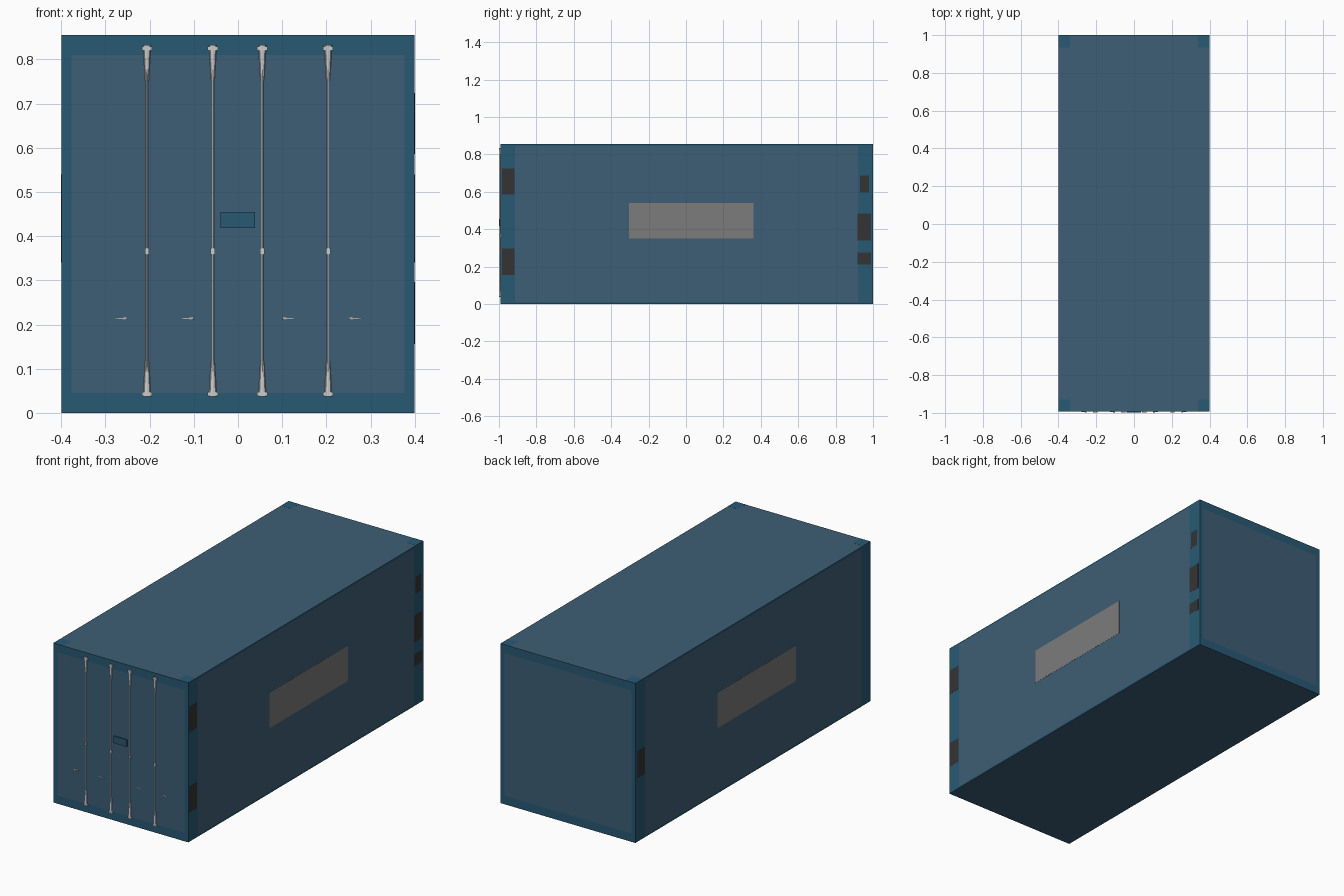
import bpy, bmesh
from mathutils import Matrix, Vector

if "Cube" in bpy.data.objects:
    bpy.data.objects.remove(bpy.data.objects["Cube"])

W, F, B, H = 0.40, -0.992, 1.0, 0.855   # half width, front y, back y, height
E = 0.0008                              # thickness of surface panels


def material(name, rgb):
    m = bpy.data.materials.new(name)
    m.diffuse_color = (*rgb, 1)
    m.use_nodes = True
    m.node_tree.nodes["Principled BSDF"].inputs["Base Color"].default_value = m.diffuse_color
    return m


BLUE = material("wall_blue", (0.048, 0.112, 0.178))
TEAL = material("frame_teal", (0.021, 0.102, 0.175))
DARK = material("dark_marking", (0.036, 0.034, 0.034))
GREY = material("panel_grey", (0.20, 0.20, 0.20))


def finish(name, bm, mat=None):
    me = bpy.data.meshes.new(name)
    bm.normal_update()
    bm.to_mesh(me)
    bm.free()
    ob = bpy.data.objects.new(name, me)
    bpy.context.collection.objects.link(ob)
    if mat:
        me.materials.append(mat)
    return ob


def box(name, x, y, z, mat=None):
    lo, hi = Vector((x[0], y[0], z[0])), Vector((x[1], y[1], z[1]))
    bm = bmesh.new()
    bmesh.ops.create_cube(bm, size=1, matrix=Matrix.Translation((lo + hi) / 2)
                          @ Matrix.Diagonal((*(hi - lo), 1)))
    return finish(name, bm, mat)


def side_panel(name, side, y, z, mat, lift=0.0):
    a, b = side * (W - E), side * (W + lift)
    return box(name, (min(a, b), max(a, b)), y, z, mat)


def cone(bm, x, y, z0, z1, r0, r1, depth=1.0, sides=8):
    m = Matrix.Translation((x, y, (z0 + z1) / 2)) @ Matrix.Diagonal((1, depth, 1, 1))
    bmesh.ops.create_cone(bm, cap_ends=True, segments=sides, radius1=r0,
                          radius2=r1, depth=z1 - z0, matrix=m)


def cube(bm, c, s):
    bmesh.ops.create_cube(bm, size=1, matrix=Matrix.Translation(c) @ Matrix.Diagonal((*s, 1)))


# Main hull, with walls just under the frame
box("container_body", (-W + E, W - E), (F + E, B - E), (0, H - E), BLUE)
box("roof", (-W, W), (F, B), (H - E, H), BLUE)

# Frame borders on the front and back ends
for end, y in (("front", (F, F + E)), ("back", (B - E, B))):
    box(end + "_sill", (-W, W), y, (0, 0.045), TEAL)
    box(end + "_header", (-W, W), y, (0.81, H), TEAL)
    for s in (-1, 1):
        a, b = sorted((s * 0.377, s * W))
        box(end + "_post", (a, b), y, (0.045, 0.81), TEAL)
    box(end + "_panel", (-0.377, 0.377), y, (0.045, 0.81), BLUE)

for s in (-1, 1):
    # Side wall, corner posts and rails
    side_panel("side_wall", s, (-0.915, 0.92), (0.01, H - 0.01), BLUE)
    side_panel("side_front_post", s, (F, -0.915), (0, H), TEAL)
    side_panel("side_back_post", s, (0.92, B), (0, H), TEAL)
    side_panel("bottom_rail", s, (-0.915, 0.92), (0, 0.01), TEAL)
    side_panel("top_rail", s, (-0.915, 0.92), (H - 0.01, H), TEAL)
    # Grey panel, turned half way round on the other side
    y = sorted((s * -0.305, s * 0.36))
    side_panel("side_grey_panel", s, y, (0.35, 0.54), GREY, E)
    # Roof corner fittings
    a, b = sorted((s * 0.338, s * W))
    box("roof_corner", (a, b), (F, -0.928), (H - E, H + E / 2), TEAL)
    box("roof_corner", (a, b), (0.935, B), (H - E, H + E / 2), TEAL)

# Dark markings on the corner posts
for s, y0, y1, z0, z1 in ((1, -0.985, -0.918, 0.586, 0.724), (1, -0.985, -0.918, 0.156, 0.296),
                          (1, 0.93, 0.978, 0.597, 0.688), (1, 0.918, 0.988, 0.34, 0.484),
                          (1, 0.918, 0.988, 0.212, 0.274), (-1, 0.918, 0.988, 0.34, 0.484)):
    side_panel("post_marking", s, (y0, y1), (z0, z1), DARK, E / 2)

# Small box over the door seam
box("door_lock_box", (-0.04, 0.038), (-0.999, F + E), (0.418, 0.455), TEAL)

# Door locking rods with tapered ends, cams and a middle guide
for x in (-0.206, -0.057, 0.055, 0.204):
    bm = bmesh.new()
    cone(bm, x, F - 0.002, 0.045, 0.825, 0.0022, 0.0022)
    cone(bm, x, F, 0.037, 0.118, 0.009, 0.004, 0.75)
    cone(bm, x, F, 0.752, 0.833, 0.004, 0.009, 0.75)
    for z in (0.043, 0.825):
        cube(bm, (x, F - 0.002, z), (0.023, 0.008, 0.009))
    cube(bm, (x, F - 0.002, 0.366), (0.010, 0.009, 0.014))
    finish("locking_rod", bm)

# Pointed door handles, mirrored left to right
for x in (0.101, 0.251):
    for s in (-1, 1):
        bm = bmesh.new()
        turn = Matrix.Rotation(s * 1.5707963, 4, "Y")
        bmesh.ops.create_cone(bm, cap_ends=True, segments=6, radius1=0.0035, radius2=0.001,
                              depth=0.026,
                              matrix=Matrix.Translation((s * (x + 0.013), F - 0.002, 0.213)) @ turn)
        finish("door_handle", bm)
